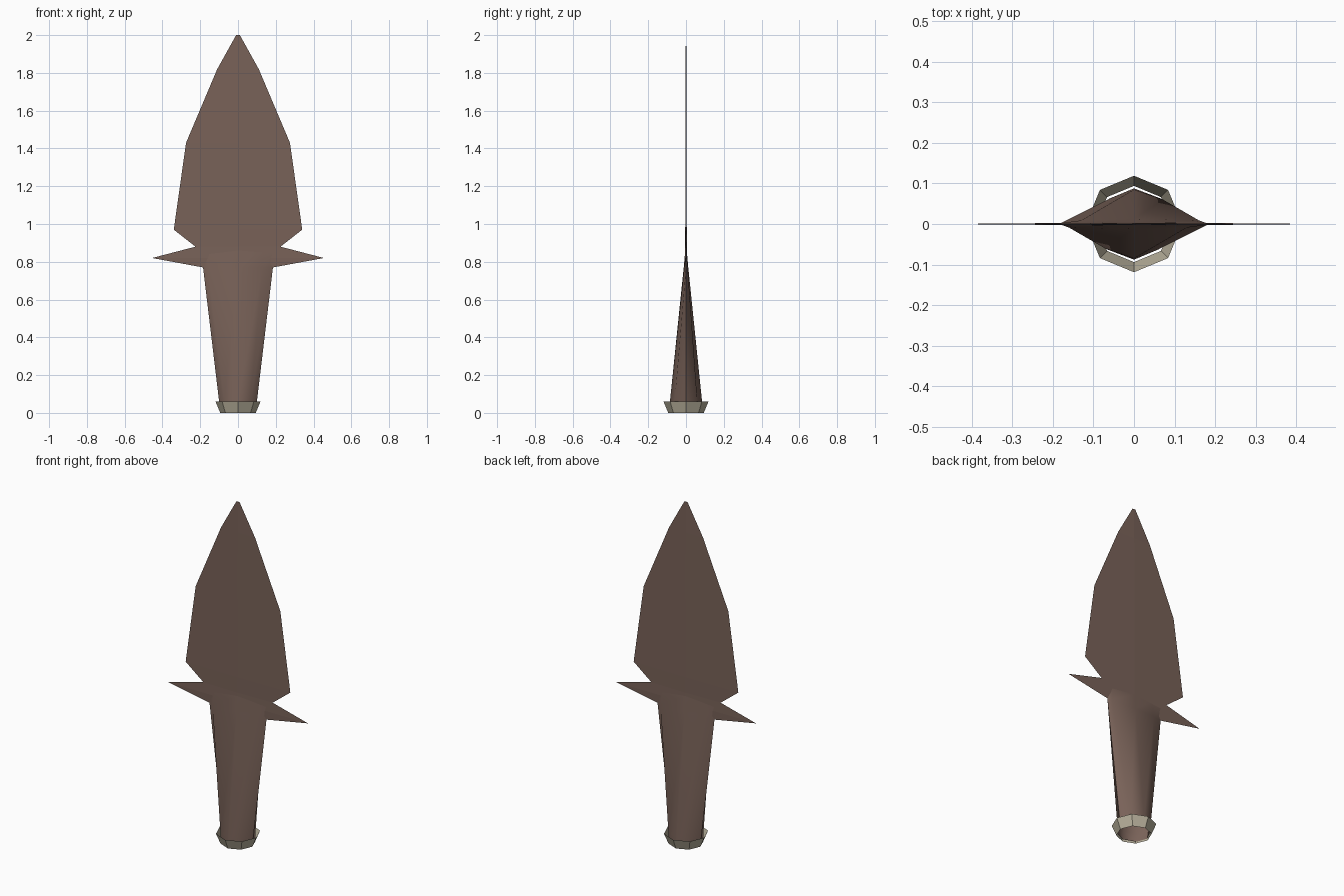
import bpy, bmesh, math

if "Cube" in bpy.data.objects:
    bpy.data.objects.remove(bpy.data.objects["Cube"])


def material(name, color):
    m = bpy.data.materials.new(name)
    m.diffuse_color = (*color, 1)
    m.use_nodes = True
    m.node_tree.nodes["Principled BSDF"].inputs["Base Color"].default_value = m.diffuse_color
    return m


brown = material("dark brown", (0.19, 0.122, 0.098))
bone = material("pale bone", (0.47, 0.43, 0.325))


def loft(name, rings, mat, cap_end=False, cap_start=False, smooth=None):
    """Skin a stack of closed rings that all have the same number of points."""
    bm = bmesh.new()
    rows = [[bm.verts.new(p) for p in ring] for ring in rings]
    n = len(rows[0])
    for a, b in zip(rows, rows[1:]):
        for i in range(n):
            j = (i + 1) % n
            bm.faces.new((a[i], a[j], b[j], b[i]))
    if cap_end:
        bm.faces.new(rows[-1])
    if cap_start:
        bm.faces.new(rows[0][::-1])
    bm.normal_update()
    mesh = bpy.data.meshes.new(name)
    bm.to_mesh(mesh)
    bm.free()
    mesh.materials.append(mat)
    obj = bpy.data.objects.new(name, mesh)
    bpy.context.collection.objects.link(obj)
    if smooth:
        bpy.context.view_layer.objects.active = obj
        obj.select_set(True)
        bpy.ops.object.shade_smooth_by_angle(angle=math.radians(smooth))
        obj.select_set(False)
    return obj


# Blade with side barbs: thin diamond section, (height, half width, half thickness)
blade_rows = [(0.77, 0.185, 0.004), (0.82, 0.455, 0.004), (0.88, 0.225, 0.004),
              (0.97, 0.34, 0.004), (1.43, 0.275, 0.003), (1.82, 0.11, 0.002),
              (2.0, 0.01, 0.001)]
loft("blade", [[(w, 0, z), (0, t, z), (-w, 0, z), (0, -t, z)]
               for z, w, t in blade_rows], brown, True, True)


# Grip: eight-sided socket that widens and flattens into the blade
def grip_ring(z, side, long_x, short_x, mid_y, y):
    half = [(side, 0), (long_x, mid_y), (0, y), (-short_x, mid_y)]
    return [(px, py, z) for px, py in half] + [(-px, -py, z) for px, py in half]


loft("grip", [grip_ring(0.01, 0.092, 0.068, 0.062, 0.062, 0.088),
              grip_ring(0.06, 0.1, 0.072, 0.065, 0.06, 0.085),
              grip_ring(0.77, 0.185, 0.16, 0.13, 0.009, 0.012),
              grip_ring(0.86, 0.195, 0.15, 0.12, 0.001, 0.004)],
     brown, True, smooth=50)

# Pommel collar: open flared octagonal band
loft("pommel_collar",
     [[(r * math.cos(i * math.pi / 4), r * math.sin(i * math.pi / 4), z)
       for i in range(8)] for r, z in ((0.094, 0.0), (0.119, 0.06))], bone)
